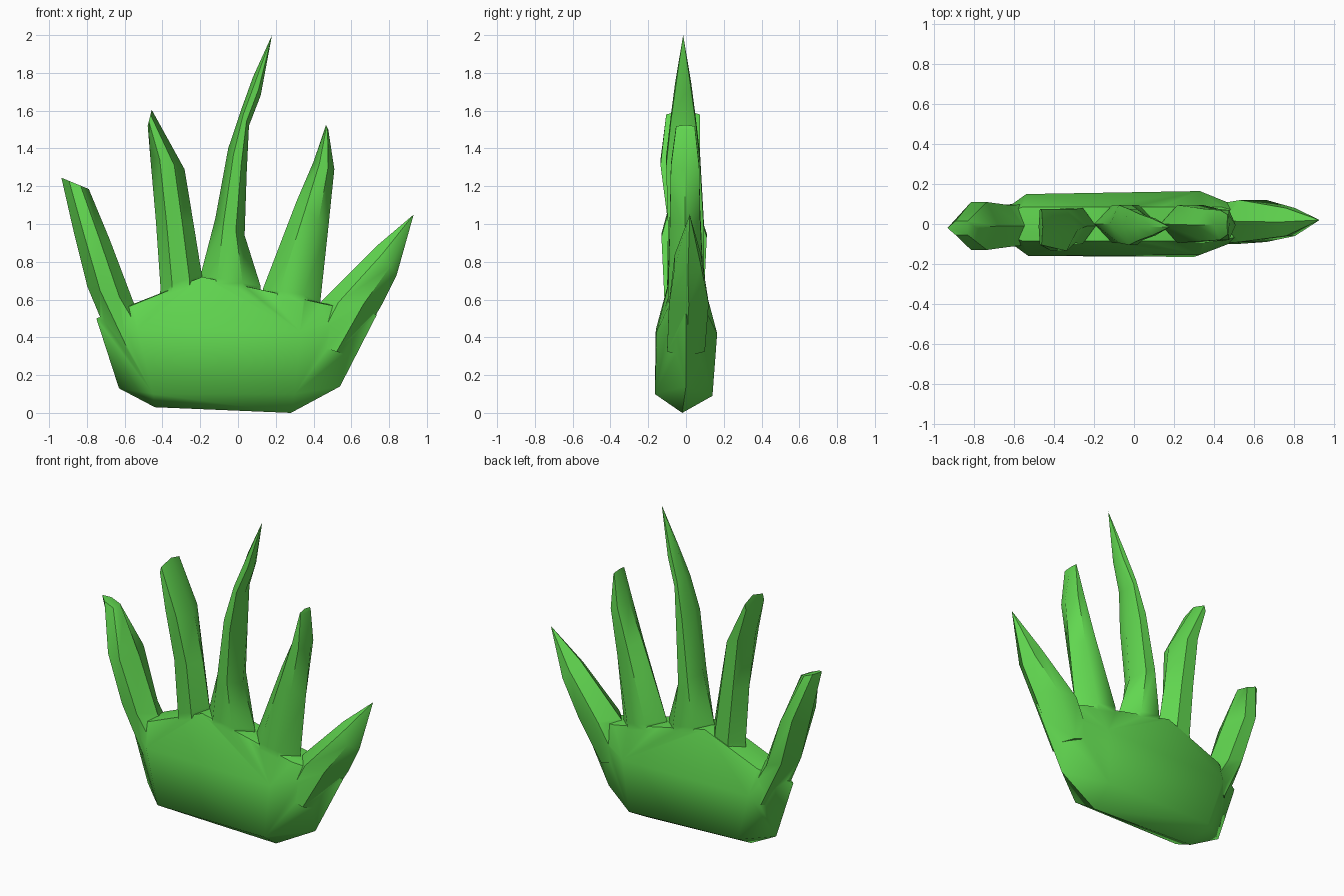
import bpy, bmesh, math

if "Cube" in bpy.data.objects:
    bpy.data.objects.remove(bpy.data.objects["Cube"])

green = bpy.data.materials.new("leaf_green")
green.diffuse_color = (0.12, 0.68, 0.08, 1)
green.use_nodes = True
green.node_tree.nodes["Principled BSDF"].inputs["Base Color"].default_value = green.diffuse_color


def make_object(name, bm):
    bmesh.ops.remove_doubles(bm, verts=bm.verts[:], dist=0.0005)
    bmesh.ops.recalc_face_normals(bm, faces=bm.faces[:])
    mesh = bpy.data.meshes.new(name)
    bm.to_mesh(mesh)
    bm.free()
    mesh.materials.append(green)
    obj = bpy.data.objects.new(name, mesh)
    bpy.context.collection.objects.link(obj)
    return obj


def finger(name, sections):
    """Loft six-sided rings given as (left x, left z, right x, right z, y, half depth)."""
    bm = bmesh.new()
    rings = []
    for xl, zl, xr, zr, y, d in sections:
        ring = []
        for t, s in ((0, 0), (.28, -1), (.7, -1), (1, 0), (.7, 1), (.28, 1)):
            ring.append(bm.verts.new((xl + (xr - xl) * t, y + s * d, zl + (zr - zl) * t)))
        rings.append(ring)
    for a, b in zip(rings, rings[1:]):
        for i in range(6):
            j = (i + 1) % 6
            bm.faces.new((a[i], a[j], b[j], b[i]))
    bm.faces.new(rings[0])
    bm.faces.new(rings[-1])
    return make_object(name, bm)


# Palm: faceted slab with a rounded keel and a thin upper rim
bm = bmesh.new()
points = [(-.44, -.02, .03), (.28, -.02, 0),
          (-.63, 0, .13), (.54, 0, .14), (-.75, 0, .50), (.735, 0, .52)]
points += [(-.45, -.16, .10), (.30, -.165, .10), (-.45, .125, .11), (.30, .14, .09)]
points += [(-.53, -.16, .44), (.33, -.155, .43), (-.54, .15, .42), (.33, .165, .42)]
for s in (-1, 1):
    points += [(x, s * .085, z) for x, z in ((-.56, .57), (-.19, .72), (.13, .65), (.44, .58))]
verts = [bm.verts.new(p) for p in points]
hull = bmesh.ops.convex_hull(bm, input=verts)
loose = [v for v in bm.verts if not v.link_faces]
bmesh.ops.delete(bm, geom=loose, context='VERTS')
hand = make_object("hand", bm)

# Five splayed fingers
fingers = [
    finger("outer_left_finger", [
        (-.66, .34, -.42, .40, 0, .10), (-.798, .67, -.555, .59, -.01, .105),
        (-.87, .96, -.68, .92, -.01, .12), (-.935, 1.245, -.79, 1.185, -.02, .035)]),
    finger("left_finger", [
        (-.43, .48, -.185, .52, 0, .08), (-.41, .66, -.192, .735, -.01, .09),
        (-.435, 1.02, -.235, 1.00, -.01, .085), (-.465, 1.36, -.283, 1.29, -.03, .105),
        (-.478, 1.52, -.457, 1.605, -.015, .09)]),
    finger("middle_finger", [
        (-.20, .52, .11, .50, 0, .08), (-.198, .73, .12, .67, 0, .095),
        (-.12, 1.03, .035, .94, 0, .095), (-.052, 1.40, .046, 1.27, -.015, .09),
        (.015, 1.60, .058, 1.52, -.015, .065), (.08, 1.78, .12, 1.68, -.015, .042),
        (.18, 2.0, .18, 2.0, -.015, 0)]),
    finger("right_finger", [
        (.12, .48, .43, .46, 0, .09), (.133, .66, .438, .61, 0, .095),
        (.31, 1.12, .478, .98, -.005, .08), (.40, 1.33, .51, 1.29, -.005, .075),
        (.466, 1.525, .478, 1.50, -.003, .05)]),
    finger("outer_right_finger", [
        (.34, .38, .60, .30, 0, .10), (.442, .59, .76, .57, .015, .105),
        (.73, .88, .84, .73, .01, .07), (.93, 1.05, .93, 1.05, .02, 0)]),
]

# Fuse fingers into the palm
bpy.context.view_layer.objects.active = hand
for f in fingers:
    mod = hand.modifiers.new("join_" + f.name, 'BOOLEAN')
    mod.operation = 'UNION'
    mod.solver = 'EXACT'
    mod.object = f
    bpy.ops.object.modifier_apply(modifier=mod.name)
    bpy.data.objects.remove(f, do_unlink=True)

bpy.ops.object.select_all(action='DESELECT')
hand.select_set(True)
bpy.ops.object.shade_smooth_by_angle(angle=math.radians(50))
